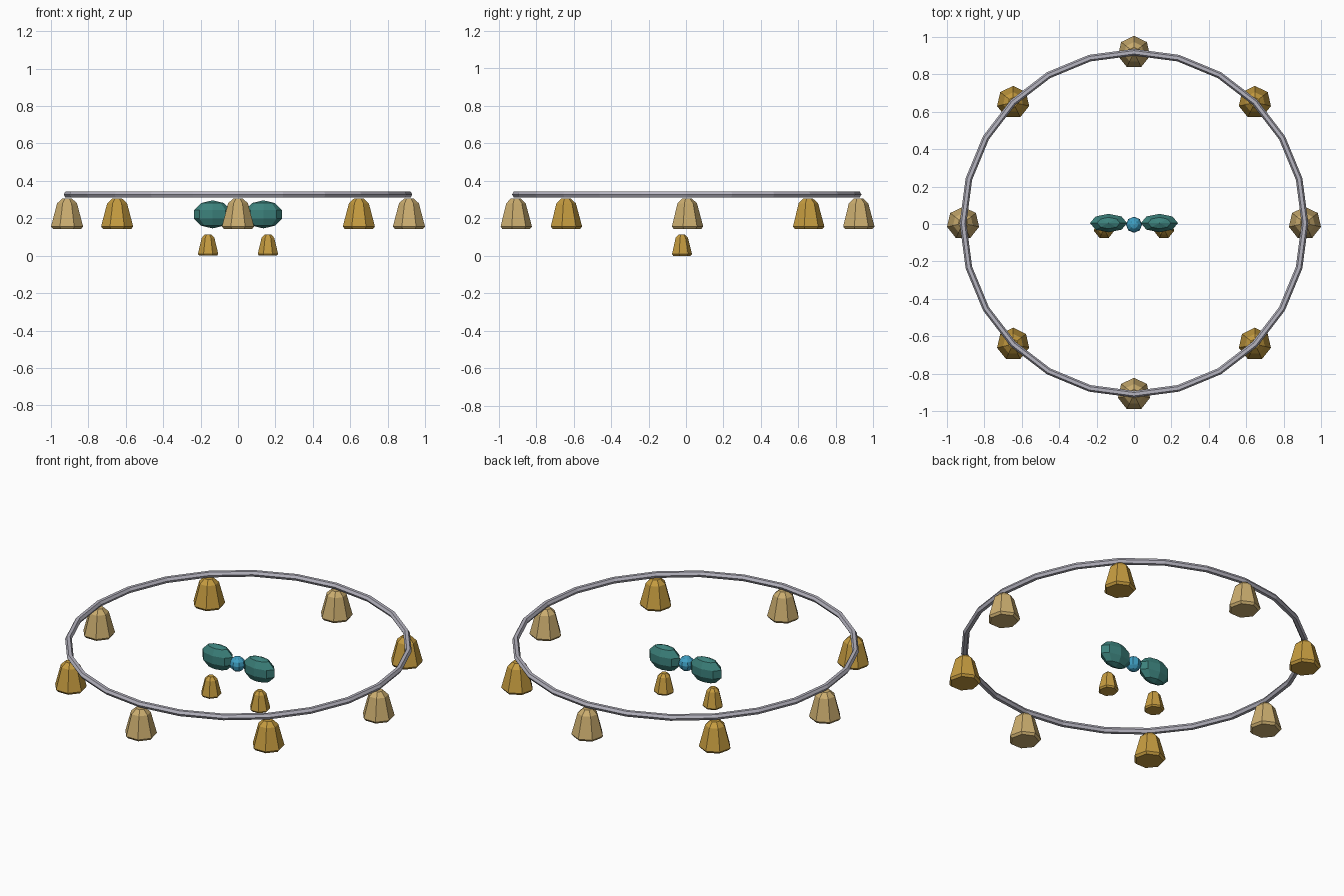
import bpy, bmesh, math
from mathutils import Matrix

if "Cube" in bpy.data.objects:
    bpy.data.objects.remove(bpy.data.objects["Cube"])

CY = 0.004  # ring centre along y


def mat(name, rgb):
    m = bpy.data.materials.new(name)
    m.diffuse_color = (*rgb, 1)
    m.use_nodes = True
    m.node_tree.nodes["Principled BSDF"].inputs["Base Color"].default_value = m.diffuse_color
    return m


GOLD = mat("gold", (0.56, 0.33, 0.05))
TAN = mat("pale_brass", (0.60, 0.42, 0.16))
SILVER = mat("silver", (0.47, 0.46, 0.53))
TEAL = mat("teal", (0.045, 0.22, 0.20))
BLUE = mat("blue", (0.05, 0.35, 0.55))


def finish(name, bm, material, loc):
    bmesh.ops.recalc_face_normals(bm, faces=bm.faces)
    me = bpy.data.meshes.new(name)
    bm.to_mesh(me)
    bm.free()
    me.materials.append(material)
    ob = bpy.data.objects.new(name, me)
    ob.location = loc
    bpy.context.collection.objects.link(ob)
    return ob


def bell(name, loc, radius, height, material, sides=7):
    # profile as (radius, height) fractions: lip, flare, waist, shoulder, crown
    profile = [(0.88, 0), (1, 0.08), (0.92, 0.24), (0.62, 0.84), (0.30, 1)]
    bm = bmesh.new()
    rings = []
    for r, z in profile:
        rings.append([bm.verts.new((r * radius * math.sin(a), r * radius * math.cos(a), z * height))
                      for a in (2 * math.pi * i / sides for i in range(sides))])
    for lo, hi in zip(rings, rings[1:]):
        for i in range(sides):
            j = (i + 1) % sides
            bm.faces.new((lo[i], lo[j], hi[j], hi[i]))
    bm.faces.new(rings[0])
    bm.faces.new(rings[-1])
    return finish(name, bm, material, loc)


def ball(name, loc, radii, material, segs, rings):
    bm = bmesh.new()
    bmesh.ops.create_uvsphere(bm, u_segments=segs, v_segments=rings, radius=1,
                              matrix=Matrix.Diagonal((*radii, 1)))
    return finish(name, bm, material, loc)


# hoop: 24 segments with a hexagonal section
bm = bmesh.new()
N, S, R, T = 24, 6, 0.914, 0.018
grid = []
for i in range(N):
    a = 2 * math.pi * i / N
    row = []
    for k in range(S):
        b = 2 * math.pi * k / S
        r = R + T * math.cos(b)
        row.append(bm.verts.new((r * math.cos(a), r * math.sin(a), T * math.sin(b))))
    grid.append(row)
for i in range(N):
    for k in range(S):
        p, q, l = grid[i], grid[(i + 1) % N], (k + 1) % S
        bm.faces.new((p[k], q[k], q[l], p[l]))
finish("hoop", bm, SILVER, (0, CY, 0.327))

# eight bells below the hoop, alternating colours
for i in range(8):
    a = i * math.pi / 4
    bell(f"hoop_bell_{i + 1}", (R * math.cos(a), R * math.sin(a) + CY, 0.143),
         0.088, 0.163, GOLD if i % 2 else TAN)

# central bow with two small bells
ball("bow_knot", (0, -0.004, 0.22), (0.043, 0.043, 0.043), BLUE, 8, 6)
for side, s in (("left", -1), ("right", 1)):
    ball(f"bow_loop_{side}", (s * 0.136, 0.005, 0.221), (0.104, 0.052, 0.075), TEAL, 8, 5)
    bell(f"small_bell_{side}", (s * 0.16, -0.024, 0), 0.056, 0.114, GOLD)
